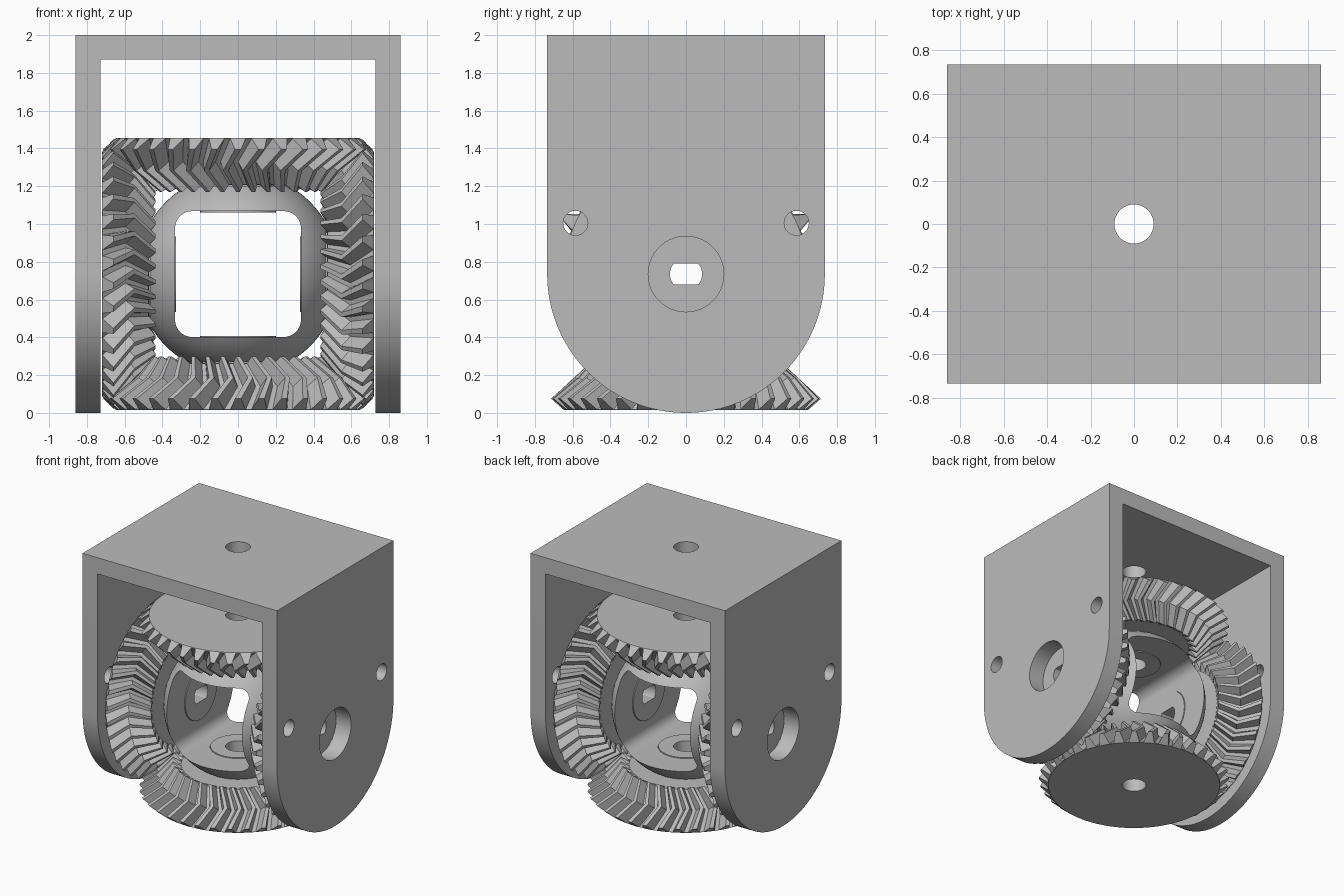
import bpy, bmesh
from math import pi, sin, cos, radians
from mathutils import Matrix

default = bpy.data.objects.get("Cube")
if default:
    bpy.data.objects.remove(default, do_unlink=True)

CZ = 0.735          # height of the gear centre
TEETH = 36

grey = bpy.data.materials.new("light grey")
grey.use_nodes = True
colour = (0.5, 0.5, 0.5, 1)
grey.diffuse_color = colour
grey.node_tree.nodes["Principled BSDF"].inputs["Base Color"].default_value = colour


def make(name, bm):
    bmesh.ops.recalc_face_normals(bm, faces=bm.faces)
    mesh = bpy.data.meshes.new(name)
    bm.to_mesh(mesh)
    bm.free()
    mesh.materials.append(grey)
    ob = bpy.data.objects.new(name, mesh)
    bpy.context.collection.objects.link(ob)
    return ob


def prism(name, points, axis, low, high):
    """Extrude a 2D outline along x or y."""
    bm = bmesh.new()
    put = (lambda a, b, c: (c, a, b)) if axis == "x" else (lambda a, b, c: (a, c, b))
    face = bm.faces.new([bm.verts.new(put(a, b, low)) for a, b in points])
    out = bmesh.ops.extrude_face_region(bm, geom=[face])
    verts = [v for v in out["geom"] if isinstance(v, bmesh.types.BMVert)]
    bmesh.ops.translate(bm, verts=verts, vec=put(0, 0, high - low))
    return make(name, bm)


def box(name, size, centre):
    bm = bmesh.new()
    bmesh.ops.create_cube(bm, size=1, matrix=Matrix.Translation(centre) @ Matrix.Diagonal((*size, 1)))
    return make(name, bm)


def rod(name, radius, length, centre, axis="z"):
    bm = bmesh.new()
    turn = Matrix.Rotation(pi / 2, 4, "Y") if axis == "x" else Matrix()
    bmesh.ops.create_cone(bm, cap_ends=True, segments=64, radius1=radius, radius2=radius,
                          depth=length, matrix=Matrix.Translation(centre) @ turn)
    return make(name, bm)


def activate(ob):
    bpy.ops.object.select_all(action="DESELECT")
    ob.select_set(True)
    bpy.context.view_layer.objects.active = ob


def carve(ob, cutter, operation="DIFFERENCE"):
    activate(ob)
    mod = ob.modifiers.new("carve", "BOOLEAN")
    mod.operation, mod.object, mod.solver = operation, cutter, "EXACT"
    bpy.ops.object.modifier_apply(modifier=mod.name)
    bpy.data.objects.remove(cutter, do_unlink=True)


def smooth(ob, angle=25):
    activate(ob)
    bpy.ops.object.shade_smooth_by_angle(angle=radians(angle))


def arc(cx, cz, r, start, end, steps):
    angles = [start + (end - start) * i / steps for i in range(steps + 1)]
    return [(cx + r * cos(a), cz + r * sin(a)) for a in angles]


# U-shaped bracket with rounded cheeks
outline = [(0.735, 2), (-0.735, 2)] + arc(0, CZ, 0.735, pi, 2 * pi, 64)
bracket = prism("bracket", outline, "x", -0.86, 0.86)
carve(bracket, box("opening", (1.454, 2, 2.87), (0, 0, 0.435)))
carve(bracket, rod("top_hole", 0.09, 0.5, (0, 0, 1.95)))
carve(bracket, rod("axle_hole", 0.2, 2, (0, 0, CZ), "x"))
for y in (-0.585, 0.585):
    carve(bracket, rod("pin_hole", 0.065, 2, (0, y, 1.005), "x"))
smooth(bracket)

# Ball-shaped carrier: flat on four sides, open from front to back
bm = bmesh.new()
bmesh.ops.create_uvsphere(bm, u_segments=96, v_segments=48, radius=0.54,
                          matrix=Matrix.Translation((0, 0, CZ)) @ Matrix.Rotation(pi / 2, 4, "X"))
carrier = make("carrier", bm)
carve(carrier, box("flats", (0.93, 2, 0.93), (0, 0, CZ)), "INTERSECT")
window = []
for i in range(4):
    a = pi / 4 + i * pi / 2
    sx, sz = (1 if cos(a) > 0 else -1), (1 if sin(a) > 0 else -1)
    window += arc(0.243 * sx, CZ + 0.243 * sz, 0.09, i * pi / 2, (i + 1) * pi / 2, 10)
carve(carrier, prism("window", window, "y", -1, 1))
for axis in "xz":
    carve(carrier, rod("hub_hole", 0.202, 2, (0, 0, CZ), axis))
smooth(carrier)


# Herringbone bevel gear with hub; distance from the centre runs along -z
def gear(name, turn, hand, phase, slotted):
    bm = bmesh.new()
    # angle offset within one tooth pitch, and whether that point is a tip
    shape = [(-0.36, False), (-0.13, True), (0.13, True), (0.36, False)]
    pitch = 2 * pi / TEETH

    def ring(radius, depth, scale=None, twist=0):
        verts = []
        for t in range(TEETH):
            for offset, tip in shape:
                a = (t + offset + phase) * pitch + twist
                r, d = radius, depth
                if scale:
                    r, d = (0.715 * scale, 0.66 * scale) if tip else (0.65 * scale, 0.717 * scale)
                elif radius == 0:
                    r = min(0.085, 0.055 / max(abs(cos(a)), 0.01)) if slotted else 0.09
                verts.append(bm.verts.new((r * cos(a), r * sin(a), -d)))
        return verts

    bend = 0.11 * hand
    rings = [ring(0, 0.72), ring(0.645, 0.72), ring(0, 0, 1),
             ring(0, 0, 0.83, bend), ring(0, 0, 0.66),
             ring(0.41, 0.472), ring(0.2, 0.472), ring(0.2, 0.327), ring(0, 0.327)]
    count = len(rings[0])
    for k, lower in enumerate(rings):
        upper = rings[(k + 1) % len(rings)]
        for i in range(count):
            j = (i + 1) % count
            bm.faces.new((lower[i], lower[j], upper[j], upper[i]))
    bmesh.ops.transform(bm, verts=bm.verts,
                        matrix=Matrix.Translation((0, 0, CZ)) @ Matrix.Rotation(turn, 4, "Y"))
    smooth(make(name, bm), 12)


gear("bottom_gear", 0, 1, 0, False)
gear("top_gear", pi, 1, 0, False)
gear("left_gear", -pi / 2, -1, 0.5, True)
gear("right_gear", pi / 2, -1, 0.5, True)
